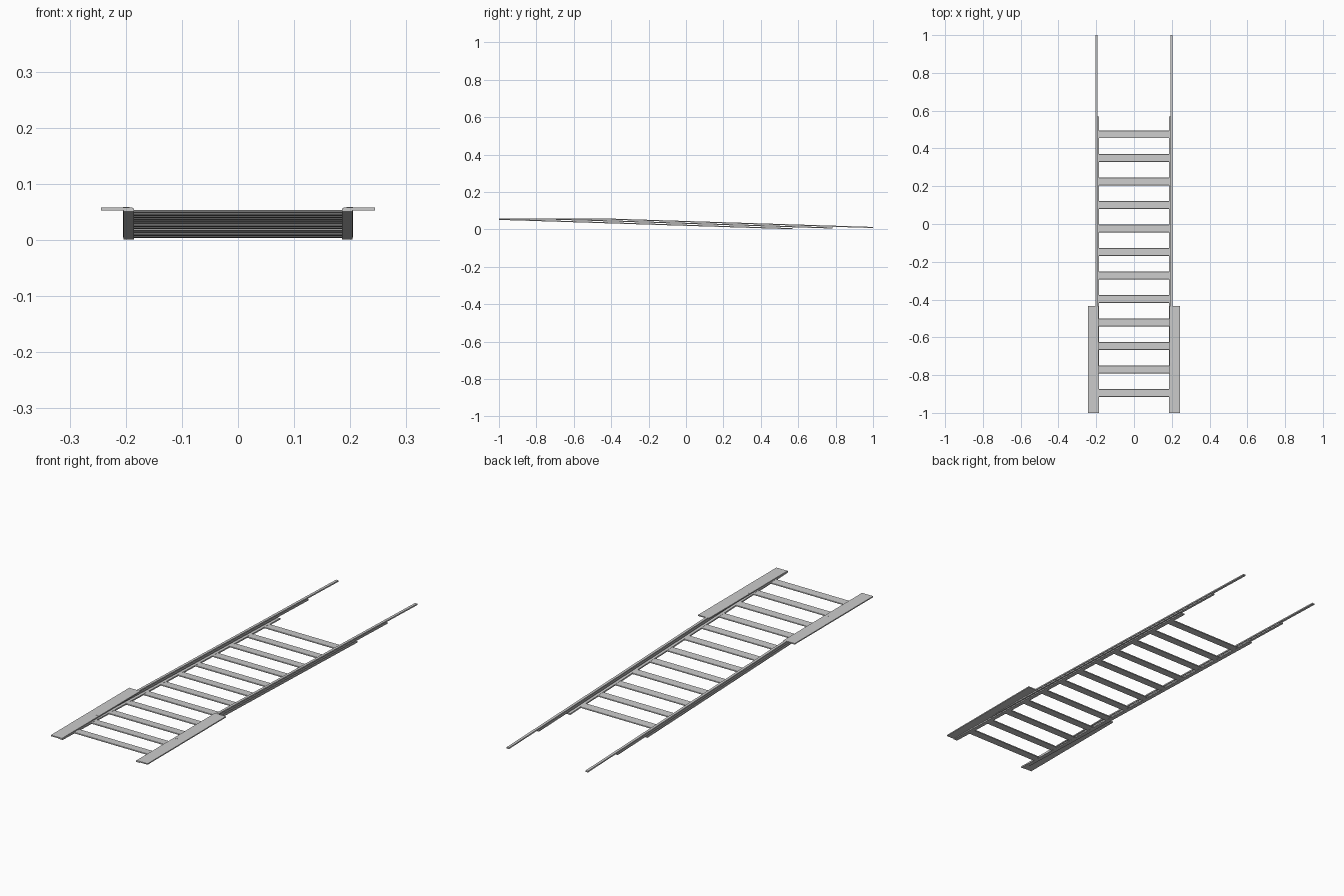
import bpy
import bmesh
from math import atan
from mathutils import Matrix

SLOPE = -0.0318      # fall of the rails toward the back
RUNG_COUNT = 12

cube = bpy.data.objects.get("Cube")
if cube:
    bpy.data.objects.remove(cube, do_unlink=True)


def line_z(y):
    """Centre height of the lowest rail at y."""
    return 0.0035 + SLOPE * (y - 0.57)


def box(name, size, center, tilt=0.0, bevel=0.0):
    bm = bmesh.new()
    bmesh.ops.create_cube(bm, size=1.0)
    bmesh.ops.scale(bm, vec=size, verts=bm.verts)
    if bevel:
        # Chamfer only the edges running across the ladder
        edges = [e for e in bm.edges
                 if abs(e.verts[0].co.x - e.verts[1].co.x) > size[0] / 2]
        bmesh.ops.bevel(bm, geom=edges, offset=bevel, segments=1, affect='EDGES')
    bmesh.ops.transform(bm, matrix=Matrix.Translation(center) @ Matrix.Rotation(tilt, 4, 'X'),
                        verts=bm.verts)
    mesh = bpy.data.meshes.new(name)
    bm.to_mesh(mesh)
    bm.free()
    obj = bpy.data.objects.new(name, mesh)
    bpy.context.collection.objects.link(obj)
    return obj


def rail(name, x, width, start, end, lift):
    mid = (start + end) / 2
    box(name, (width, end - start, 0.006), (x, mid, line_z(mid) + lift), atan(SLOPE))


for side, s in (("left", 1), ("right", -1)):
    # Three stacked sliding rails
    rail(f"{side}_ladder_rail", s * 0.195, 0.019, -1.0, 0.57, 0.0)
    rail(f"{side}_middle_rail", s * 0.199, 0.012, -0.735, 0.785, 0.0105)
    rail(f"{side}_upper_rail", s * 0.199, 0.012, -0.436, 1.0, 0.020)
    # Flat mounting plate at the raised end
    box(f"{side}_mounting_plate", (0.056, 0.565, 0.005), (s * 0.216, -0.7175, 0.0552))

# Evenly spaced flat rungs
for i in range(RUNG_COUNT):
    y = -0.895 + 0.1245 * i
    box(f"rung_{i + 1}", (0.376, 0.041, 0.005), (0, y, line_z(y)), atan(SLOPE), 0.0015)
